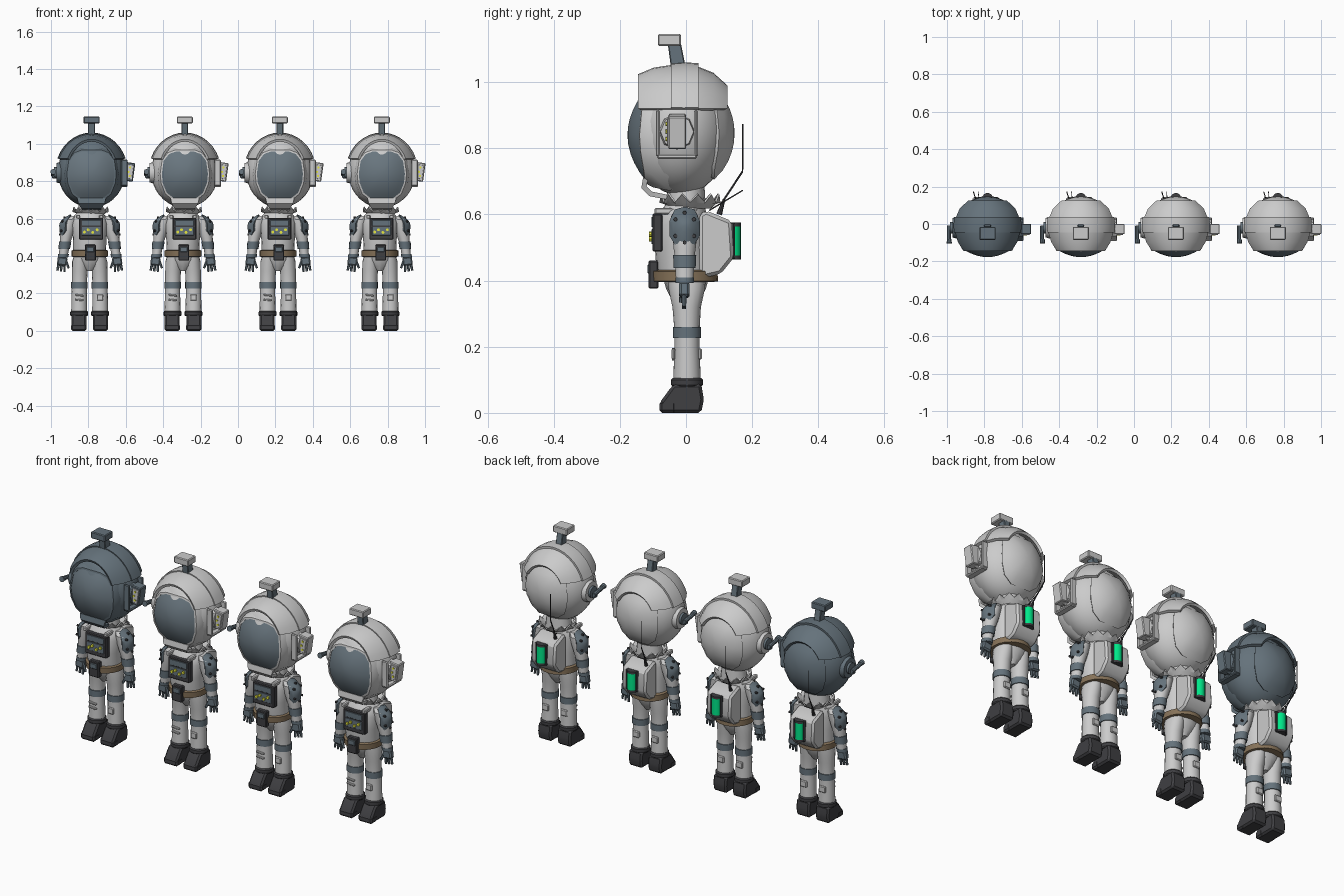
import bpy, bmesh
from math import sin, cos, pi, asin, radians
from mathutils import Vector, Matrix

if "Cube" in bpy.data.objects:
    bpy.data.objects.remove(bpy.data.objects["Cube"])

def mat(name, *c):
    m = bpy.data.materials.new(name)
    m.diffuse_color = (*c, 1)
    m.use_nodes = True
    m.node_tree.nodes["Principled BSDF"].inputs["Base Color"].default_value = m.diffuse_color
    return m

SUIT = mat("suit_grey", .62, .62, .62)
SHELL = mat("helmet_grey", .60, .60, .60)
SLATE = mat("slate", .13, .17, .20)
GLASS = mat("visor_slate", .14, .18, .21)
DARK = mat("charcoal", .05, .05, .055)
BROWN = mat("belt_brown", .24, .17, .10)
GREEN = mat("glow_green", .0, .8, .25)
YELLOW = mat("yellow", .8, .8, .05)
parts = []

def finish(name, bm, m, angle=32):
    bmesh.ops.recalc_face_normals(bm, faces=bm.faces)
    me = bpy.data.meshes.new(name)
    bm.to_mesh(me)
    bm.free()
    me.materials.append(m)
    me.shade_smooth()
    me.set_sharp_from_angle(angle=radians(angle))
    o = bpy.data.objects.new(name, me)
    bpy.context.collection.objects.link(o)
    parts.append(o)
    return o

def skin(name, rings, m, caps=True, closed=True, thick=0):
    """Bridge a list of point rings."""
    bm = bmesh.new()
    R = [[bm.verts.new(p) for p in r] for r in rings]
    n = len(R[0])
    for a, b in zip(R, R[1:]):
        for i in range(n if closed else n - 1):
            j = (i + 1) % n
            bm.faces.new((a[i], a[j], b[j], b[i]))
    if caps:
        bm.faces.new(R[0])
        bm.faces.new(R[-1])
    if thick:
        bmesh.ops.recalc_face_normals(bm, faces=bm.faces)
        bmesh.ops.solidify(bm, geom=bm.faces[:], thickness=thick)
    return finish(name, bm, m)

def loft(name, st, m, n=16, caps=True):
    """Stations (cx, cy, z, rx, ry)."""
    return skin(name, [[(x + a * cos(2 * pi * i / n), y + b * sin(2 * pi * i / n), z) for i in range(n)]
                       for x, y, z, a, b in st], m, caps)

def dome(name, outline, fn, m, thick=.012, rings=5):
    """Fill a 2D outline with rings and map it to a curved surface."""
    bm = bmesh.new()
    c = bm.verts.new(fn(0, 0))
    R = [[bm.verts.new(fn(u * k / rings, v * k / rings)) for u, v in outline] for k in range(1, rings + 1)]
    n = len(outline)
    for i in range(n):
        j = (i + 1) % n
        bm.faces.new((c, R[0][i], R[0][j]))
        for a, b in zip(R, R[1:]):
            bm.faces.new((a[i], b[i], b[j], a[j]))
    bmesh.ops.recalc_face_normals(bm, faces=bm.faces)
    bmesh.ops.solidify(bm, geom=bm.faces[:], thickness=thick)
    return finish(name, bm, m)

def box(name, c, s, m, rot=(0, 'X'), bev=.004):
    bm = bmesh.new()
    bmesh.ops.create_cube(bm, size=1, matrix=Matrix.Translation(c) @ Matrix.Rotation(radians(rot[0]), 4, rot[1])
                          @ Matrix.Diagonal((*s, 1)))
    if bev:
        bmesh.ops.bevel(bm, geom=bm.edges[:], offset=bev, segments=1, affect='EDGES')
    return finish(name, bm, m)

def rod(name, a, b, r, m, n=12, r2=None):
    a, b = Vector(a), Vector(b)
    bm = bmesh.new()
    q = (b - a).to_track_quat('Z', 'Y').to_matrix().to_4x4()
    bmesh.ops.create_cone(bm, cap_ends=True, segments=n, radius1=r, radius2=r if r2 is None else r2,
                          depth=(b - a).length, matrix=Matrix.Translation((a + b) / 2) @ q)
    return finish(name, bm, m)

def extrude_x(name, prof, x0, x1, m, bev=.006):
    bm = bmesh.new()
    f = bm.faces.new([bm.verts.new((x0, y, z)) for y, z in prof])
    e = bmesh.ops.extrude_face_region(bm, geom=[f])
    bmesh.ops.translate(bm, vec=(x1 - x0, 0, 0), verts=[v for v in e['geom'] if isinstance(v, bmesh.types.BMVert)])
    bmesh.ops.bevel(bm, geom=bm.edges[:], offset=bev, segments=1, affect='EDGES')
    return finish(name, bm, m)

# ---- helmet ----
HX, HY, HZ, A, B, C = .01, -.017, .85, .18, .148, .192
bm = bmesh.new()
bmesh.ops.create_uvsphere(bm, u_segments=28, v_segments=18, radius=1,
                          matrix=Matrix.Translation((HX, HY, HZ)) @ Matrix.Diagonal((A, B, C, 1)))
finish("helmet_shell", bm, SHELL)
half = [(.05, .122), (.088, .108), (.117, .07), (.127, 0), (.122, -.05), (.1, -.105), (.055, -.14)]
outline = half + [(-x, z) for x, z in reversed(half)]
face = lambda x, z, d=0: (HX + x, -.177 + 2.5 * (x * x + z * z) + d, .84 + z)
dome("visor", outline, face, GLASS)
skin("visor_rim", [[face(x * s, z * s, d) for x, z in outline] for s, d in
     ((.97, .01), (.97, -.003), (1.04, -.007), (1.13, .005), (1.2, .045), (1.15, .09))], SHELL, caps=False)
skin("chin_guard", [[(HX + x * s, y, z) for x in (-.07, -.04, .04, .07)] for s, y, z in
     ((1.1, -.13, .71), (1, -.135, .68), (.8, -.11, .655), (.7, -.06, .645))], SHELL, False, False, .015)
dome("back_panel", outline, lambda x, z: (HX + x, HY + 1.08 * B * max(.05, 1 - (x / A) ** 2 - (z / C) ** 2) ** .5 + .004,
     HZ - .005 + z), SHELL, .02)

# crown bands: arcs swept along y
def crown(name, st, low, lift):
    rows = []
    for y, a, c in st:
        t0 = asin(low / c)
        rows.append([(HX + (a + lift) * cos(t), HY + y, HZ + (c + lift) * sin(t))
                     for t in [t0 + (pi - 2 * t0) * i / 14 for i in range(15)]])
    skin(name, rows, SHELL, False, False, .014)
crown("crown_front", [(-.128, .138, .172), (-.08, .168, .192), (-.025, .184, .2)], .07, .002)
crown("crown_middle", [(-.028, .184, .2), (.01, .187, .203), (.055, .183, .2)], .07, .007)
crown("crown_back", [(.05, .182, .198), (.1, .162, .178), (.142, .12, .14)], .07, .0)

# lamp on top
extrude_x("lamp_stem", [(-.055, 1.115), (-.015, 1.115), (0, 1.04), (-.045, 1.04)], HX - .018, HX + .018, SLATE, .003)
box("lamp_box", (HX, -.05, 1.127), (.085, .07, .036), SHELL)

# right ear unit
for y in (-.085, .03):
    box("ear_frame_side", (.185, y, .845), (.035, .012, .14), SHELL)
box("ear_frame_bottom", (.185, -.027, .775), (.035, .12, .014), SHELL)
rod("ear_base", (.15, -.027, .85), (.2, -.027, .85), .06, SHELL, 8, .05)
box("ear_box", (.21, -.027, .85), (.055, .055, .1), SHELL, (8, 'Y'))
box("ear_box_face", (.213, -.055, .85), (.036, .006, .075), SUIT, (8, 'Y'), .001)
for x, z in ((.216, .873), (.208, .85), (.214, .828)):
    rod("ear_button", (x, -.062, z), (x, -.055, z), .006, YELLOW, 8)
# left ear unit
rod("ear_disc", (-.14, -.02, .845), (-.178, -.02, .845), .062, SHELL, 20, .052)
rod("ear_hub", (-.175, -.02, .845), (-.19, -.02, .845), .03, SLATE, 16)
rod("side_light", (-.197, -.1, .85), (-.197, -.01, .835), .011, SLATE, 10)
rod("side_light_head", (-.195, -.103, .85), (-.195, -.08, .848), .015, SLATE, 10, .012)
box("side_light_mount", (-.192, -.025, .83), (.02, .03, .03), SLATE)

# ---- torso ----
loft("neck", [(.005, 0, .62, .07, .06), (.005, 0, .7, .06, .055)], SUIT)
loft("torso", [(0, -.008, .40, .088, .074), (0, -.01, .44, .088, .08), (0, -.014, .5, .09, .08),
               (0, -.014, .57, .096, .08), (0, -.008, .61, .09, .068), (0, 0, .64, .06, .055)], SUIT, 20)
N = 24
skin("collar", [[(.005 + r * cos(2 * pi * i / N), .012 + r * .95 * sin(2 * pi * i / N), z + (k if i % 2 else 0))
                 for i in range(N)] for r, z, k in ((.062, .622, 0), (.078, .636, .002), (.092, .64, .024))],
     SUIT, False, True, .006)
loft("belt", [(0, -.003, .395, .09, .08), (0, -.003, .398, .098, .1), (0, -.005, .428, .098, .1), (0, -.005, .432, .09, .08)], BROWN, 20)
box("belt_pouch", (.004, -.098, .418), (.058, .03, .085), DARK)
box("belt_pouch_flap", (.004, -.112, .435), (.042, .008, .03), SLATE)
loft("pelvis", [(0, 0, .41, .088, .07), (0, 0, .375, .078, .06), (0, 0, .345, .05, .045), (0, 0, .32, .015, .03)], SUIT)
# chest panel
box("chest_panel", (.008, -.086, .545), (.128, .03, .115), DARK)
box("chest_screen", (.008, -.101, .577), (.1, .006, .03), SLATE, bev=.001)
box("chest_tray", (.008, -.101, .533), (.1, .006, .045), SLATE, bev=.001)
for x, z in ((-.028, .528), (-.008, .54), (.016, .526), (.04, .54)):
    rod("chest_button", (x, -.112, z), (x, -.1, z), .008, YELLOW, 8)
for s in (-1, 1):
    box("chest_strap", (s * .062, -.03, .61), (.022, .13, .02), SUIT)

# ---- backpack ----
extrude_x("backpack", [(.04, .6), (.06, .612), (.138, .58), (.145, .47), (.105, .42), (.04, .405)], -.07, .075, SUIT, .01)
box("canister_housing", (.01, .138, .52), (.07, .02, .112), DARK)
rod("canister", (.01, .14, .476), (.01, .14, .564), .026, GREEN, 16)
for z in (.47, .57):
    rod("canister_cap", (.01, .138, z - .006), (.01, .138, z + .006), .028, DARK, 16)
rod("aerial_base", (-.045, .1, .6), (-.045, .115, .645), .009, DARK, 8, .004)
rod("aerial_lower", (-.045, .105, .63), (-.065, .171, .73), .003, DARK, 6)
rod("aerial_upper", (-.065, .171, .727), (-.065, .172, .873), .002, DARK, 6)
rod("aerial_short", (-.03, .07, .612), (-.04, .172, .673), .002, DARK, 6)

# ---- limbs, mirrored ----
pad = [(0, .058), (.03, .05), (.046, .015), (.046, -.03), (.026, -.062), (0, -.072), (-.026, -.062), (-.046, -.03), (-.046, .015), (-.03, .05)]
for s in (-1, 1):
    L = lambda name, st, m, n=14: loft(name, [(s * x, y, z, a, b) for x, y, z, a, b in st], m, n)
    L("arm", [(.085, -.004, .615, .025, .03), (.103, -.004, .595, .038, .042), (.116, -.004, .55, .041, .04),
              (.127, -.004, .495, .032, .034), (.132, -.004, .47, .027, .03), (.142, -.004, .395, .024, .027)], SUIT)
    L("elbow_band", [(.131, -.004, .478, .033, .036), (.136, -.004, .438, .031, .034)], SLATE)
    L("glove_cuff", [(.14, -.004, .41, .029, .029), (.143, -.004, .392, .028, .028)], SLATE)
    fn = lambda y, z: (s * (.163 - 14 * y * y - (18 if z > 0 else 2) * z * z), -.004 + y, .565 + z)
    dome("shoulder_pad", pad, fn, SLATE, .012, 4)
    for y, z in ((0, .04), (.028, .02), (-.028, .02), (.028, -.03), (-.028, -.03), (0, -.05)):
        p = Vector(fn(y, z))
        rod("pad_rivet", p - Vector((s * .005, 0, 0)), p + Vector((s * .006, 0, 0)), .006, DARK, 8)
    box("palm", (s * .147, -.005, .372), (.052, .032, .046), SLATE, (-s * 8, 'Y'), .007)
    for k, x in enumerate((.135, .15, .165)):
        rod("finger", (s * x, -.006, .358), (s * (x + .004 * k), -.006, .314 + .004 * k), .008, SLATE, 6, .006)
    rod("thumb", (s * .128, -.01, .375), (s * .112, -.016, .335), .008, SLATE, 6, .006)

    L("leg", [(.048, .002, .405, .036, .058), (.05, .002, .37, .044, .054), (.053, .002, .32, .042, .043),
              (.055, .003, .25, .04, .038), (.056, .003, .19, .041, .038), (.056, .003, .095, .043, .042)], SUIT, 16)
    L("knee_band", [(.055, .003, .26, .044, .043), (.055, .003, .226, .044, .043)], SLATE, 16)
    L("boot_cuff", [(.056, .003, .078, .044, .042), (.056, .003, .084, .048, .048), (.056, .003, .1, .048, .048), (.056, .003, .106, .044, .042)], DARK, 16)
    extrude_x("boot", [(-.08, 0), (-.08, .03), (-.045, .078), (-.035, .088), (.046, .088), (.054, .04), (.046, 0)],
              s * .018, s * .098, DARK, .009)
    box("boot_toe", (s * .058, -.055, .018), (.082, .05, .036), DARK, bev=.008)
    box("calf_clip", (s * .056, .042, .178), (.04, .012, .034), SUIT)
for z in (.19, .165):
    box("shin_strip", (-.055, -.037, z), (.045, .012, .009), SUIT, (6, 'Y'), .002)
box("shin_pad", (.056, -.038, .178), (.035, .012, .034), SUIT)

# ---- four figures, the first with a dark helmet ----
for cx in (-.294, .214, .759):
    for o in parts:
        d = o.copy()
        d.location.x = cx
        bpy.context.collection.objects.link(d)
for o in parts:
    o.location.x = -.793
    if o.data.materials[0] == SHELL:
        o.data = o.data.copy()
        o.data.materials[0] = SLATE
